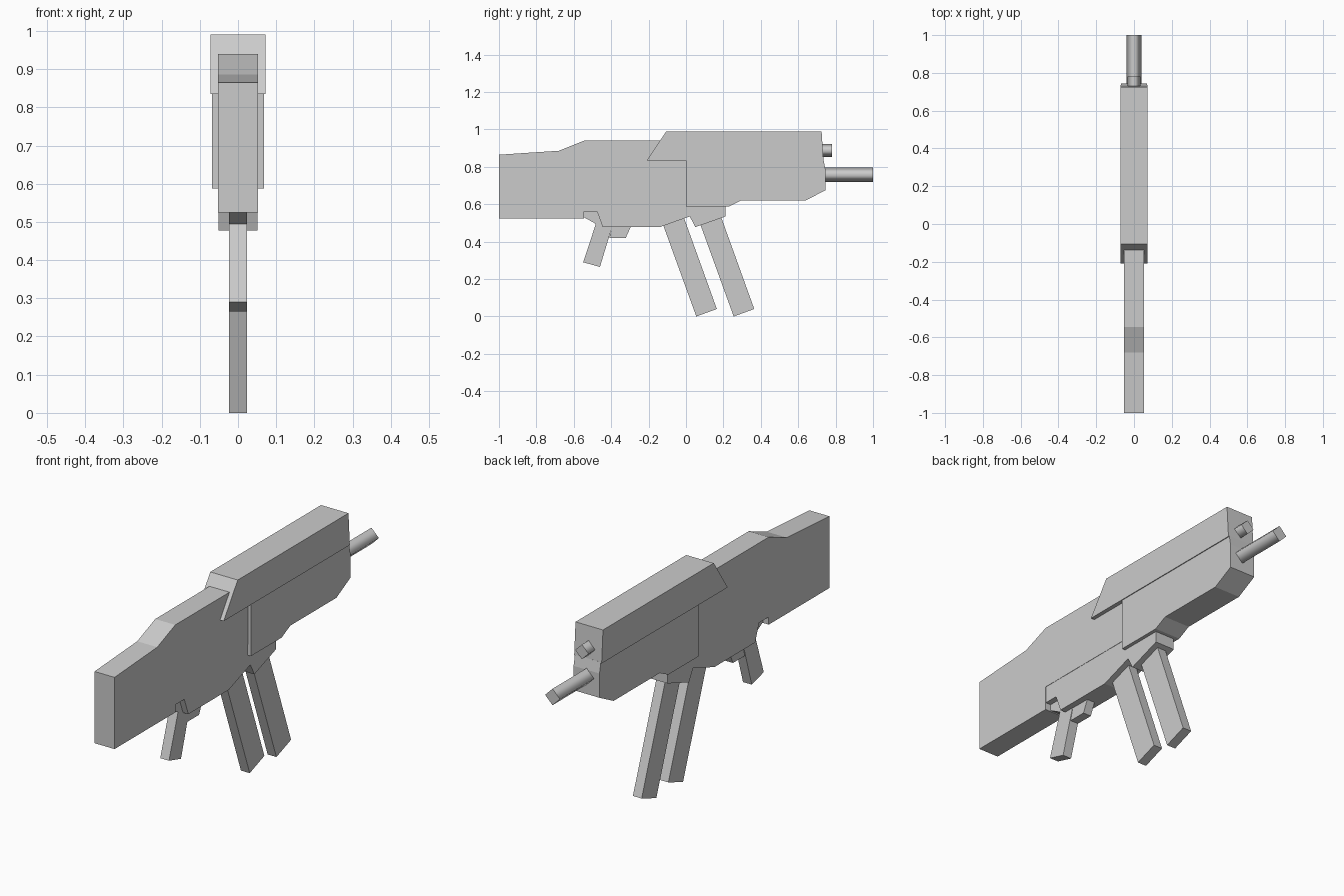
import bpy, bmesh, math

if "Cube" in bpy.data.objects:
    bpy.data.objects.remove(bpy.data.objects["Cube"])


def slab(name, half_width, profile):
    """Extrude a (y, z) side profile symmetrically along x."""
    bm = bmesh.new()
    face = bm.faces.new([bm.verts.new((-half_width, y, z)) for y, z in profile])
    ext = bmesh.ops.extrude_face_region(bm, geom=[face])
    moved = [v for v in ext["geom"] if isinstance(v, bmesh.types.BMVert)]
    bmesh.ops.translate(bm, verts=moved, vec=(2 * half_width, 0, 0))
    bmesh.ops.recalc_face_normals(bm, faces=bm.faces[:])
    mesh = bpy.data.meshes.new(name)
    bm.to_mesh(mesh)
    bm.free()
    obj = bpy.data.objects.new(name, mesh)
    bpy.context.collection.objects.link(obj)
    return obj


def rod(name, y0, y1, z, radius):
    """Four-sided smooth-shaded rod along y with flat ends."""
    bpy.ops.mesh.primitive_cylinder_add(
        vertices=4, radius=radius, depth=y1 - y0,
        location=(0, (y0 + y1) / 2, z), rotation=(math.pi / 2, 0, 0))
    obj = bpy.context.object
    obj.name = name
    for p in obj.data.polygons:
        p.use_smooth = len(p.vertices) == 4 and abs(p.normal.z) < 0.5
    return obj


# Stock and main body, with a step where the receiver fits
slab("stock", 0.0525, [(-1, 0.525), (-1, 0.865), (-0.68, 0.886), (-0.545, 0.94),
                       (0.1, 0.94), (0.1, 0.64), (-0.545, 0.64), (-0.545, 0.525)])

# Lower receiver with two slanted sockets
slab("receiver", 0.051, [(-0.545, 0.645), (-0.545, 0.56), (-0.475, 0.56),
                         (-0.445, 0.478), (-0.14, 0.478), (0.02, 0.535),
                         (0.05, 0.478), (0.212, 0.535), (0.212, 0.645)])

# Front shroud: wide upper cover over a slightly narrower lower half
slab("upper_shroud", 0.072, [(-0.21, 0.835), (-0.105, 0.99), (0.725, 0.99),
                             (0.735, 0.835)])
slab("lower_shroud", 0.068, [(0, 0.84), (0, 0.588), (0.23, 0.588), (0.295, 0.62),
                             (0.64, 0.62), (0.745, 0.675), (0.745, 0.79),
                             (0.735, 0.84)])

# Pistol grip and trigger block
slab("grip", 0.023, [(-0.545, 0.565), (-0.545, 0.53), (-0.482, 0.495),
                     (-0.55, 0.29), (-0.46, 0.265), (-0.395, 0.48),
                     (-0.42, 0.565)])
slab("trigger_block", 0.021, [(-0.395, 0.485), (-0.41, 0.42), (-0.322, 0.42),
                              (-0.293, 0.485)])

# Two raked magazines
for name, y in (("rear_magazine", 0), ("front_magazine", 0.2)):
    slab(name, 0.023, [(y - 0.137, 0.53), (y - 0.026, 0.57), (y + 0.165, 0.04),
                       (y + 0.055, 0)])

# Barrel and the small rod above it
rod("barrel", 0.7, 1.0, 0.758, 0.039)
rod("upper_rod", 0.7, 0.78, 0.888, 0.035)
